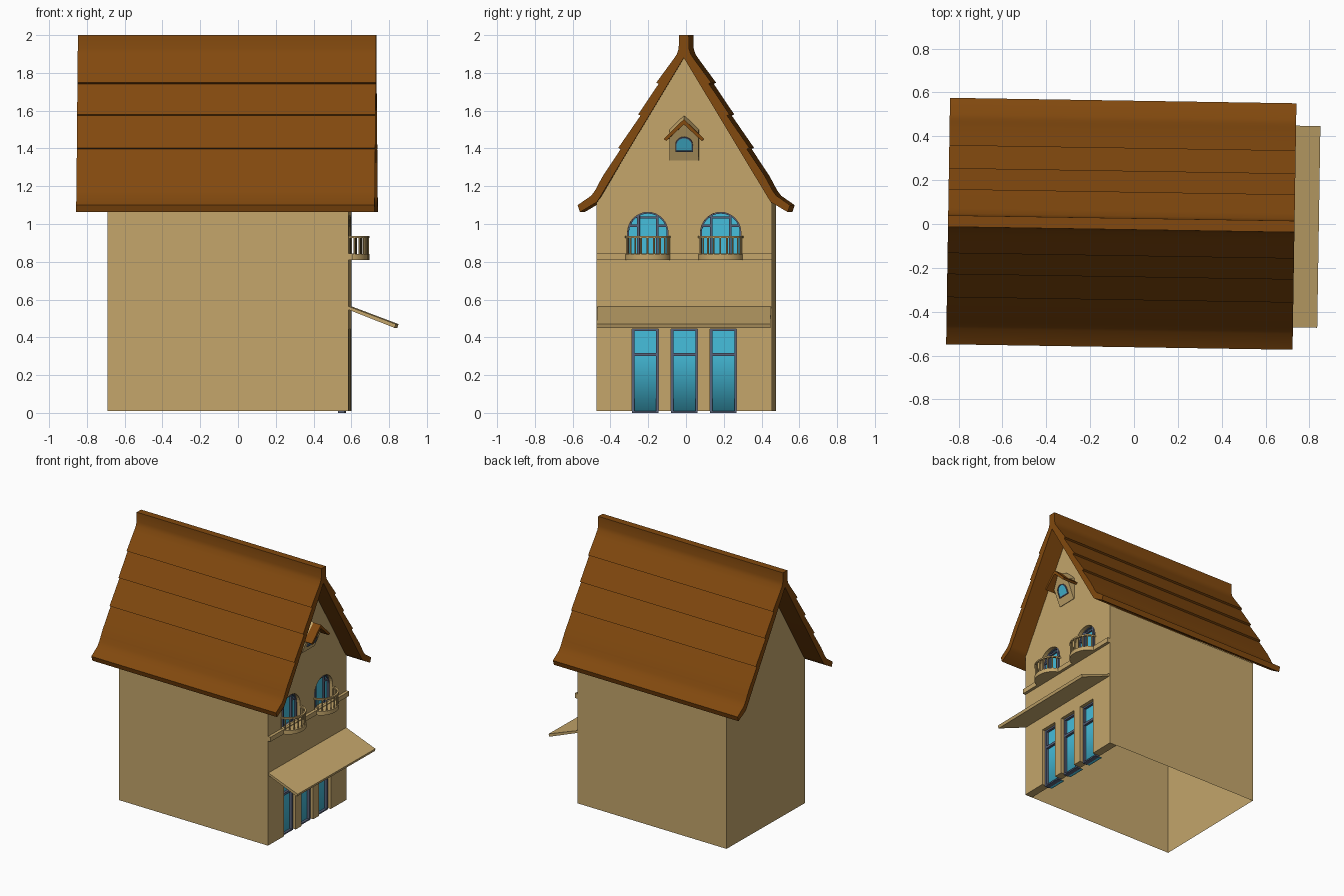
import bpy, bmesh
from math import sin, cos, pi, radians
from mathutils import Matrix, Vector

cube = bpy.data.objects.get("Cube")
if cube:
    bpy.data.objects.remove(cube, do_unlink=True)

TURN = Matrix.Rotation(-0.0158, 4, 'Z')          # the house stands slightly turned
ALONG_X = Matrix(((0, 0, 1, 0), (1, 0, 0, 0), (0, 1, 0, 0), (0, 0, 0, 1)))
FLAT = Matrix.Identity(4)


def material(name, rgb):
    m = bpy.data.materials.new(name)
    m.use_nodes = True
    col = [((c / 255 + 0.055) / 1.055) ** 2.4 for c in rgb] + [1]
    m.diffuse_color = col
    m.node_tree.nodes["Principled BSDF"].inputs["Base Color"].default_value = col
    return m


PLASTER = material("tan_plaster", (196, 166, 107))
TILE = material("brown_tile", (130, 73, 14))
GLASS = material("blue_glass", (70, 190, 220))
FRAME = material("slate_frame", (88, 98, 122))


def add(name, me, mat, smooth=False):
    ob = bpy.data.objects.new(name, me)
    bpy.context.collection.objects.link(ob)
    me.materials.clear()
    me.materials.append(mat)
    me.polygons.foreach_set("material_index", [0] * len(me.polygons))
    me.polygons.foreach_set("use_smooth", [False] * len(me.polygons))
    ob.matrix_world = TURN
    if smooth:
        bpy.ops.object.select_all(action='DESELECT')
        ob.select_set(True)
        bpy.context.view_layer.objects.active = ob
        bpy.ops.object.shade_smooth_by_angle(angle=radians(30))
    return ob


def sheet(name, verts, faces, mat):
    me = bpy.data.meshes.new(name)
    me.from_pydata(verts, [], faces)
    return add(name, me, mat)


def plate(name, loops, lo, hi, mat, frame=ALONG_X, smooth=False):
    """Outline with holes, extruded from lo to hi."""
    cu = bpy.data.curves.new(name, 'CURVE')
    cu.dimensions = '2D'
    cu.fill_mode = 'BOTH'
    cu.extrude = (hi - lo) / 2
    for loop in loops:
        sp = cu.splines.new('POLY')
        sp.points.add(len(loop) - 1)
        sp.use_cyclic_u = True
        for p, (a, b) in zip(sp.points, loop):
            p.co = (a, b, 0, 1)
    tmp = bpy.data.objects.new(name, cu)
    bpy.context.collection.objects.link(tmp)
    dg = bpy.context.evaluated_depsgraph_get()
    me = bpy.data.meshes.new_from_object(tmp.evaluated_get(dg))
    bpy.data.objects.remove(tmp)
    bm = bmesh.new()
    bm.from_mesh(me)
    bmesh.ops.remove_doubles(bm, verts=bm.verts, dist=1e-5)
    bmesh.ops.recalc_face_normals(bm, faces=bm.faces)
    bmesh.ops.transform(bm, matrix=frame @ Matrix.Translation((0, 0, (lo + hi) / 2)), verts=bm.verts)
    bm.to_mesh(me)
    bm.free()
    return add(name, me, mat, smooth)


def rect(a0, a1, b0, b1):
    return [(a0, b0), (a1, b0), (a1, b1), (a0, b1)]


def arch(c, r, base, spring, n=16):
    return [(c - r, base), (c + r, base)] + [
        (c + r * cos(pi * i / n), spring + r * sin(pi * i / n)) for i in range(n + 1)]


BACK, FACE, HALF, BASE = -0.683, 0.593, 0.465, 0.01
DOORS, DOOR_HALF, DOOR_TOP = (-0.207, 0.0, 0.207), 0.07, 0.445
WINDOWS = (-0.193, 0.193)

# Side and rear walls, open underneath
gable = [(-HALF, BASE), (HALF, BASE), (HALF, 1.11), (0.44, 1.145), (0, 1.89), (-0.44, 1.145), (-HALF, 1.11)]
sheet("house_walls",
      [(BACK, y, z) for y, z in gable] + [(FACE, y, z) for y, z in gable],
      [(6, 5, 4, 3, 2, 1, 0), (1, 2, 9, 8), (6, 0, 7, 13)], PLASTER)

# Facade with door notches and arched openings
foot = [(-HALF + 0.001, BASE)]
for c in DOORS:
    foot += [(c - DOOR_HALF, BASE), (c - DOOR_HALF, DOOR_TOP), (c + DOOR_HALF, DOOR_TOP), (c + DOOR_HALF, BASE)]
outline = foot + [(HALF - 0.001, BASE)] + gable[2:]
plate("facade", [outline] + [arch(c, 0.107, 0.83, 0.955) for c in WINDOWS], FACE - 0.06, FACE, PLASTER)

# Doors: frame with two panes, glass rounded under at the sill
for c in DOORS:
    a, b = c - DOOR_HALF, c + DOOR_HALF
    plate("door_frame", [rect(a, b, 0, DOOR_TOP), rect(a + 0.012, b - 0.012, 0.01, 0.3),
                         rect(a + 0.012, b - 0.012, 0.318, DOOR_TOP - 0.012)], 0.535, 0.568, FRAME)
    sheet("door_transom_glass", [(0.55, a, 0.31), (0.55, b, 0.31), (0.55, b, 0.44), (0.55, a, 0.44)],
          [(0, 1, 2, 3)], GLASS)
    pane = sheet("door_glass", [(x, y, z) for x, z in ((0.55, 0.31), (0.55, 0.004), (0.51, 0.004)) for y in (a, b)],
                 [(0, 2, 3, 1), (2, 4, 5, 3)], GLASS)
    pane.data.polygons.foreach_set("use_smooth", [True, True])

# Arched windows with glazing bars, and their balconies
for c in WINDOWS:
    plate("arched_glass", [arch(c, 0.11, 0.82, 0.955)], 0.54, 0.55, GLASS)
    plate("arched_frame", [arch(c, 0.108, 0.82, 0.955), arch(c, 0.1, 0.83, 0.955)], 0.55, 0.565, FRAME)
    for s in (-1, 1):
        plate("window_post", [rect(c + s * 0.05 - 0.007, c + s * 0.05 + 0.007, 0.83, 1.045)], 0.55, 0.565, FRAME)
        plate("window_side_bar", [rect(c + s * 0.075 - 0.025, c + s * 0.075 + 0.025, 0.985, 0.997)],
              0.55, 0.562, FRAME)
    plate("window_top_bar", [rect(c - 0.05, c + 0.05, 1.028, 1.04)], 0.55, 0.562, FRAME)

    def bow(a, b, n=16):
        return [(FACE + b * sin(pi * i / n), c + a * cos(pi * i / n)) for i in range(n + 1)]

    plate("balcony_floor", [bow(0.12, 0.1)], 0.81, 0.84, PLASTER, FLAT, True)
    plate("balcony_rail", [bow(0.12, 0.1) + bow(0.106, 0.086)[::-1]], 0.925, 0.936, PLASTER, FLAT, True)
    for x, y in bow(0.112, 0.092, 10)[:]:
        plate("baluster", [[(x + 0.005 * cos(k * pi / 3), y + 0.005 * sin(k * pi / 3)) for k in range(6)]],
              0.838, 0.927, PLASTER, FLAT)

# Ledge and sloping awning
plate("ledge", [rect(FACE, 0.615, -HALF, HALF)], 0.81, 0.845, PLASTER, FLAT)
ALONG_Y = Matrix(((1, 0, 0, 0), (0, 0, -1, 0), (0, 1, 0, 0), (0, 0, 0, 1)))
plate("awning", [[(0.588, 0.548), (0.588, 0.566), (0.843, 0.47), (0.836, 0.45)]], -0.46, 0.46, PLASTER, ALONG_Y)

# Lapped roof with flared eaves and a raised ridge
outer = [(0.026, 2.0), (0.027, 1.93), (0.036, 1.9), (0.06, 1.865), (0.146, 1.748), (0.133, 1.742),
         (0.242, 1.58), (0.229, 1.574), (0.347, 1.403), (0.334, 1.397), (0.425, 1.26), (0.45, 1.215),
         (0.468, 1.18), (0.49, 1.15), (0.562, 1.1), (0.55, 1.063)]
inner = [(0.462, 1.115), (0.445, 1.14), (0, 1.88)]
half = outer + inner
plate("roof", [half + [(-y, z) for y, z in half[-2::-1]]], -0.848, 0.732, TILE, ALONG_X, True)

# Small hooded gable box, its face leaning outward at the top
lean = Matrix.Translation((0.6, 0, 1.335)) @ Matrix.Rotation(radians(23), 4, 'Y') @ ALONG_X
plate("gable_box", [[(-0.077, 0), (0.077, 0), (0.077, 0.15), (0, 0.22), (-0.077, 0.15)]], -0.09, 0, PLASTER, lean)
plate("gable_glass", [arch(0, 0.04, 0.06, 0.092)], 0, 0.004, GLASS, lean)
plate("gable_window_frame", [arch(0, 0.046, 0.053, 0.092), arch(0, 0.04, 0.06, 0.092)], 0, 0.009, FRAME, lean)
plate("gable_hood", [[(0, 1.555), (0.107, 1.45), (0.094, 1.44), (0, 1.527), (-0.094, 1.44), (-0.107, 1.45)]],
      0.57, 0.71, TILE)
